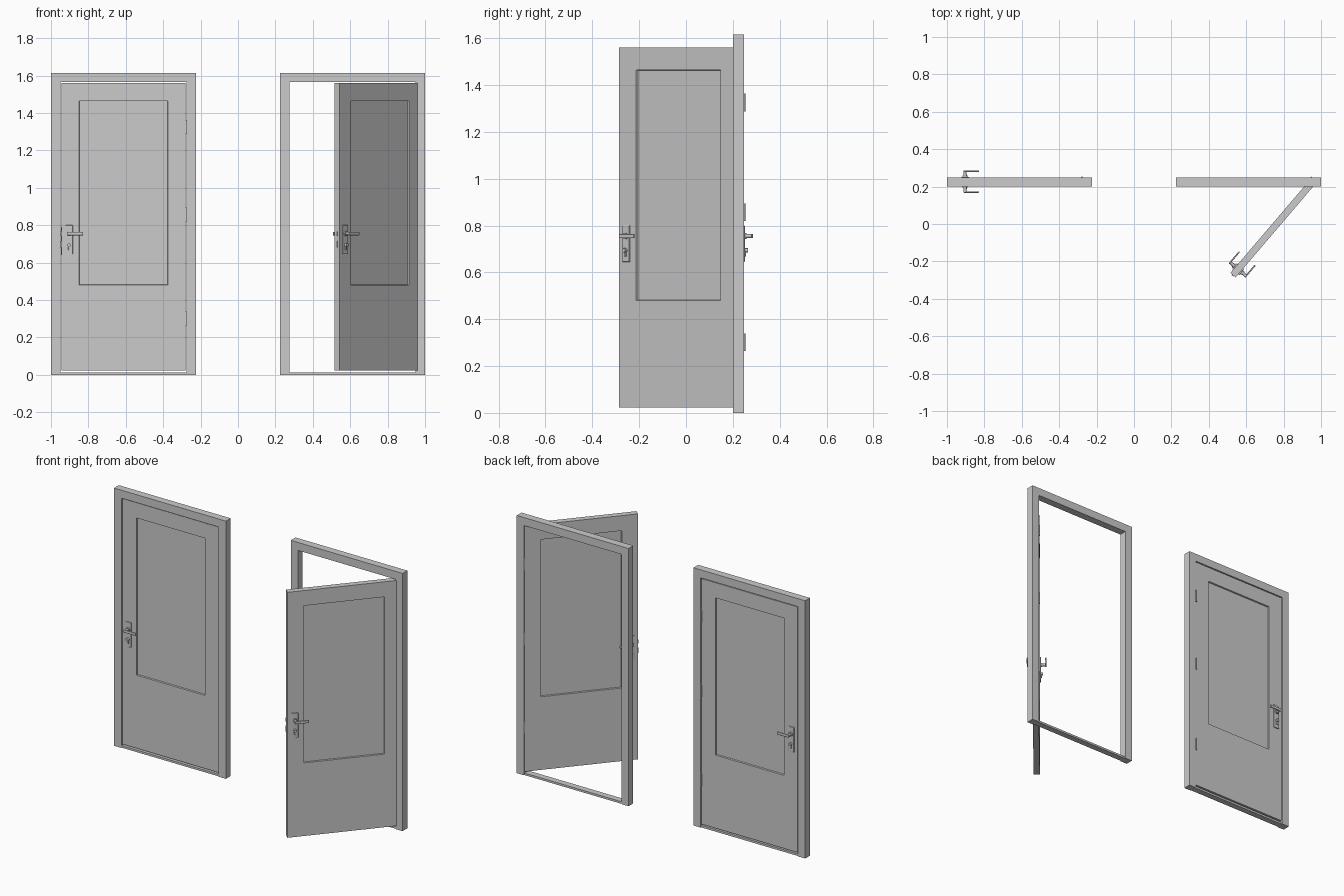
import bpy, bmesh, math
from mathutils import Matrix, Vector

if "Cube" in bpy.data.objects:
    bpy.data.objects.remove(bpy.data.objects["Cube"])

T = Matrix.Translation


def finish(name, bm, M, bevel=0.0, smooth=False):
    bmesh.ops.recalc_face_normals(bm, faces=bm.faces)
    me = bpy.data.meshes.new(name)
    bm.to_mesh(me)
    bm.free()
    ob = bpy.data.objects.new(name, me)
    bpy.context.collection.objects.link(ob)
    ob.matrix_world = M
    if bevel:
        m = ob.modifiers.new("soft_edges", 'BEVEL')
        m.width, m.segments = bevel, 3
    if smooth:
        bpy.context.view_layer.objects.active = ob
        ob.select_set(True)
        bpy.ops.object.shade_smooth_by_angle()
        ob.select_set(False)
    return ob


def box_bm(lo, hi):
    lo, hi = Vector(lo), Vector(hi)
    bm = bmesh.new()
    bmesh.ops.create_cube(bm, size=1, matrix=T((lo + hi) / 2) @ Matrix.Diagonal((*(hi - lo), 1)))
    return bm


def box(name, lo, hi, M, bevel=0.0):
    return finish(name, box_bm(lo, hi), M, bevel, bevel > 0)


def cylinder(name, centre, r, length, axis, M, segs=24):
    bm = bmesh.new()
    rot = Matrix.Rotation(math.pi / 2, 4, 'X') if axis == 'Y' else Matrix()
    bmesh.ops.create_cone(bm, cap_ends=True, segments=segs, radius1=r, radius2=r,
                          depth=length, matrix=T(centre) @ rot)
    return finish(name, bm, M, 0, True)


# Coordinates below are relative to the hinge axis of each door
X0, X1, Y0, Y1 = -0.667, -0.002, -0.039, -0.002     # leaf extents
PX0, PX1, PZ0, PZ1 = -0.572, -0.097, 0.48, 1.465    # panel opening
YM = (Y0 + Y1) / 2


def frame(M):
    # jambs and lintel as one extruded arch outline
    bm = bmesh.new()
    a, b, t, h = -0.722, 0.053, 0.05, 1.615
    outline = [(a, 0), (a, h), (b, h), (b, 0), (b - t, 0), (b - t, h - t), (a + t, h - t), (a + t, 0)]
    f = bm.faces.new([bm.verts.new((x, -0.046, z)) for x, z in outline])
    ext = bmesh.ops.extrude_face_region(bm, geom=[f])
    bmesh.ops.translate(bm, vec=(0, 0.047, 0), verts=[v for v in ext["geom"] if isinstance(v, bmesh.types.BMVert)])
    finish("door_frame", bm, M)
    box("threshold", (a + t, -0.042, 0), (b - t, -0.003, 0.013), M)


def leaf(M):
    # slab with a sloped recessed panel on each face
    bm = box_bm((X0, Y0, 0.022), (X1, Y1, 1.56))
    for f in [f for f in bm.faces if abs(f.normal.y) > 0.5]:
        sign = f.normal.y
        bmesh.ops.inset_individual(bm, faces=[f], thickness=0.05)
        mid = f.calc_center_median()
        for v in f.verts:
            v.co.x = PX0 if v.co.x < mid.x else PX1
            v.co.z = PZ0 if v.co.z < mid.z else PZ1
        bmesh.ops.inset_individual(bm, faces=[f], thickness=0.003)
        for v in f.verts:
            v.co.y -= sign * 0.009
    finish("door_leaf", bm, M)


def handle(M, s):
    # s = -1 front face, +1 back face
    face = Y0 if s < 0 else Y1
    hx = -0.625

    def ys(a, b):
        return sorted((face + s * a, face + s * b))
    y = ys(-0.001, 0.006)
    box("handle_plate", (hx - 0.02, y[0], 0.645), (hx + 0.02, y[1], 0.80), M, 0.002)
    cylinder("handle_collar", (hx, face + s * 0.009, 0.755), 0.013, 0.01, 'Y', M)
    cylinder("handle_stem", (hx, face + s * 0.02, 0.755), 0.008, 0.04, 'Y', M)
    y = ys(0.033, 0.041)
    box("handle_lever", (hx - 0.009, y[0], 0.746), (hx + 0.075, y[1], 0.764), M, 0.003)
    cylinder("lock_cylinder", (hx, face + s * 0.010, 0.694), 0.009, 0.02, 'Y', M)
    y = ys(0.0, 0.012)
    box("lock_lower_body", (hx - 0.005, y[0], 0.667), (hx + 0.005, y[1], 0.69), M, 0.002)


def door(cx, angle):
    base = T((cx + 0.3345, 0.247, 0))
    swing = base @ Matrix.Rotation(math.radians(angle), 4, 'Z')
    frame(base)
    leaf(swing)
    for s in (-1, 1):
        handle(swing, s)
    # lock edge plate with latch and bolt
    box("lock_edge_plate", (X0 - 0.001, YM - 0.008, 0.64), (X0 + 0.002, YM + 0.008, 0.79), swing)
    for name, z0, z1 in (("latch", 0.742, 0.766), ("dead_bolt", 0.68, 0.715)):
        box(name, (X0 - 0.005, YM - 0.005, z0), (X0, YM + 0.005, z1), swing)
    # hinges: barrel, fixed plate, moving plate
    for z in (0.302, 0.857, 1.325):
        cylinder("hinge_barrel", (0, 0.001, z), 0.005, 0.076, 'Z', base, 16)
        box("hinge_frame_plate", (0.001, -0.035, z - 0.038), (0.0035, 0.001, z + 0.038), base)
        box("hinge_leaf_plate", (-0.003, -0.035, z - 0.038), (-0.001, 0.001, z + 0.038), swing)


door(-0.6125, 0)
door(0.6125, 49.5)
